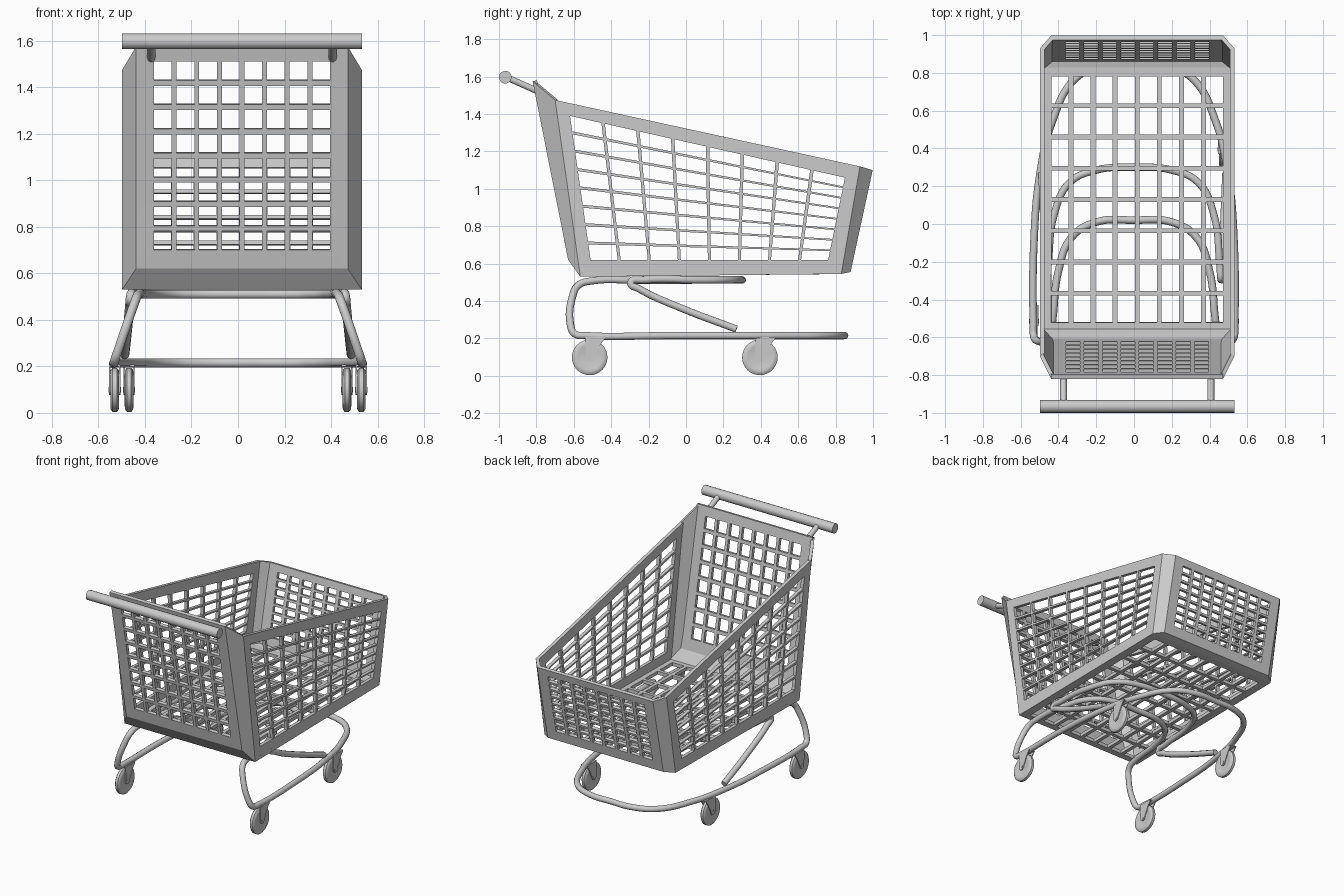
import bpy, bmesh, math
from mathutils import Vector

if "Cube" in bpy.data.objects:
    bpy.data.objects.remove(bpy.data.objects["Cube"])

CX = 0.017                      # basket centre line
CENTRE = Vector((CX, 0.1, 0.95))


def mesh_object(name, bm, smooth=False):
    me = bpy.data.meshes.new(name)
    bm.to_mesh(me)
    bm.free()
    ob = bpy.data.objects.new(name, me)
    bpy.context.collection.objects.link(ob)
    if smooth:
        bpy.ops.object.select_all(action='DESELECT')
        ob.select_set(True)
        bpy.context.view_layer.objects.active = ob
        bpy.ops.object.shade_smooth_by_angle(angle=math.radians(35))
    return ob


def bilinear(q, u, v):
    return q[0].lerp(q[1], u).lerp(q[3].lerp(q[2], u), v)


def thick_panel(name, bm, thickness):
    # outer face stays put, thickness grows toward the inside
    bmesh.ops.remove_doubles(bm, verts=bm.verts, dist=1e-5)
    bmesh.ops.recalc_face_normals(bm, faces=bm.faces)
    bm.normal_update()
    side = sum((f.normal.dot(f.calc_center_median() - CENTRE) * f.calc_area() for f in bm.faces))
    if side < 0:
        bmesh.ops.reverse_faces(bm, faces=bm.faces)
    ob = mesh_object(name, bm)
    mod = ob.modifiers.new("thickness", 'SOLIDIFY')
    mod.thickness = thickness
    mod.offset = -1
    return ob


def plain_panel(name, corners, thickness=0.022):
    bm = bmesh.new()
    bm.faces.new([bm.verts.new(Vector(c) + Vector((CX, 0, 0))) for c in corners])
    thick_panel(name, bm, thickness)


def grid_panel(name, outer, window, bar_u, bar_v, n=8, thickness=0.024):
    """Frame from outer quad to window quad, window filled with n x n holes."""
    outer, window = [[Vector(c) + Vector((CX, 0, 0)) for c in q] for q in (outer, window)]

    def steps(bar):
        pitch = 1 / (n - bar)          # hole + bar
        vals = [0.0]
        for k in range(n):
            vals += [k * pitch, k * pitch + pitch * (1 - bar)]
        return vals + [1.0]
    U, V = steps(bar_u), steps(bar_v)
    m = len(U) - 1
    bm = bmesh.new()
    P = [[bm.verts.new(bilinear(outer if i in (0, m) or j in (0, m) else window, U[i], V[j]))
          for j in range(m + 1)] for i in range(m + 1)]
    for i in range(m):
        for j in range(m):
            corner = i in (0, m - 1) and j in (0, m - 1)
            hole = i % 2 == 1 and j % 2 == 1
            if not corner and not hole:
                bm.faces.new((P[i][j], P[i + 1][j], P[i + 1][j + 1], P[i][j + 1]))
    thick_panel(name, bm, thickness)


# basket corners as (half width, y, z): A front, B side front, C side back, D back
A1, A0 = (0.455, -0.82, 1.575), (0.455, -0.63, 0.62)
B1, B0 = (0.515, -0.70, 1.475), (0.515, -0.565, 0.53)
C1, C0 = (0.515, 0.93, 1.12), (0.515, 0.83, 0.545)
D1, D0 = (0.455, 0.998, 1.10), (0.455, 0.88, 0.555)


def mir(p):
    return (-p[0], p[1], p[2])


def across(lo, hi):
    return [mir(lo), lo, hi, mir(hi)]


# grid walls and floor
grid_panel("basket_front_wall", across(A0, A1),
           across((0.378, -0.646, 0.70), (0.378, -0.806, 1.51)), 0.22, 0.22)
grid_panel("basket_back_wall", across(D0, D1),
           across((0.38, 0.895, 0.625), (0.38, 0.987, 1.05)), 0.24, 0.28)
grid_panel("basket_floor", across(B0, C0),
           across((0.455, -0.52, 0.531), (0.455, 0.78, 0.544)), 0.22, 0.15)
for s, label in ((1, "right"), (-1, "left")):
    f = (lambda p: p) if s > 0 else mir
    win = [(0.515, -0.51, 0.62), (0.515, 0.76, 0.62), (0.515, 0.85, 1.06), (0.515, -0.62, 1.39)]
    grid_panel(label + "_basket_wall", [f(p) for p in (B0, C0, C1, B1)],
               [f(p) for p in win], 0.10, 0.16)
    # chamfered corner strips
    plain_panel(label + "_front_corner", [f(p) for p in (A0, B0, B1, A1)])
    plain_panel(label + "_back_corner", [f(p) for p in (C0, D0, D1, C1)])
# sloped strips at both ends of the floor
plain_panel("front_floor_strip", across(B0, A0))
plain_panel("back_floor_strip", across(C0, D0))


def tube(name, pts, radius, cyclic=False):
    cu = bpy.data.curves.new(name, 'CURVE')
    cu.dimensions = '3D'
    cu.bevel_depth = radius
    cu.bevel_resolution = 3
    cu.resolution_u = 8
    cu.use_fill_caps = True
    sp = cu.splines.new('BEZIER')
    sp.bezier_points.add(len(pts) - 1)
    for bp, p in zip(sp.bezier_points, pts):
        bp.co = p
        bp.handle_left_type = bp.handle_right_type = 'AUTO'
    sp.use_cyclic_u = cyclic
    ob = bpy.data.objects.new(name, cu)
    bpy.context.collection.objects.link(ob)
    return ob


# main frame: upper loop, front legs and lower rail in one closed tube
half = [(0.20, 0.01, 0.51), (0.33, -0.07, 0.51), (0.40, -0.25, 0.51), (0.43, -0.50, 0.508),
        (0.44, -0.575, 0.485), (0.46, -0.605, 0.43), (0.515, -0.617, 0.27), (0.53, -0.595, 0.225),
        (0.533, -0.53, 0.215), (0.53, -0.1, 0.215), (0.50, 0.25, 0.215), (0.43, 0.55, 0.215),
        (0.31, 0.77, 0.215), (0.16, 0.84, 0.215)]
tube("main_frame", [(0, 0.02, 0.51)] + half + [(0, 0.845, 0.215)] +
     [mir(p) for p in reversed(half)], 0.02, True)

# brace: runs up from the lower rail, folds back and loops under the floor
half = [(0.20, 0.285, 0.513), (0.34, 0.22, 0.513), (0.42, 0.06, 0.513), (0.455, -0.22, 0.513),
        (0.462, -0.295, 0.497), (0.465, -0.25, 0.465), (0.475, -0.02, 0.36), (0.487, 0.27, 0.25)]
tube("brace_loop", [mir(p) for p in reversed(half)] + [(0, 0.30, 0.513)] + half, 0.02)

# push handle and its two brackets
tube("push_handle", [(CX - 0.515, -0.966, 1.597), (CX + 0.515, -0.966, 1.597)], 0.034).data.bevel_resolution = 5
for s in (1, -1):
    x = CX + s * 0.39
    tube("handle_bracket", [(x, -0.96, 1.597), (x, -0.80, 1.525)], 0.018)


def lathe_x(name, profile, centre, seg=32):
    # profile points are (x offset, radius)
    bm = bmesh.new()
    rings = []
    for dx, r in profile:
        rings.append([bm.verts.new((centre[0] + dx,
                                    centre[1] + r * math.cos(2 * math.pi * k / seg),
                                    centre[2] + r * math.sin(2 * math.pi * k / seg)))
                      for k in range(seg)])
    for a, b in zip(rings, rings[1:]):
        for k in range(seg):
            bm.faces.new((a[k], a[(k + 1) % seg], b[(k + 1) % seg], b[k]))
    bm.faces.new(rings[0])
    bm.faces.new(rings[-1])
    bmesh.ops.recalc_face_normals(bm, faces=bm.faces)
    mesh_object(name, bm, True)


def fork_plate(name, x, y, z, t=0.006):
    # wide at the rail, rounded around the axle
    pts = [(0.085, 0.105), (-0.025, 0.105)]
    pts += [(0.022 * math.cos(a), 0.022 * math.sin(a))
            for a in [math.pi + k * math.pi / 8 for k in range(9)]]
    pts.append((0.055, 0.065))
    bm = bmesh.new()
    face = bm.faces.new([bm.verts.new((x - t / 2, y + a, z + b)) for a, b in pts])
    ext = bmesh.ops.extrude_face_region(bm, geom=[face])
    bmesh.ops.translate(bm, vec=(t, 0, 0), verts=[v for v in ext['geom'] if isinstance(v, bmesh.types.BMVert)])
    bmesh.ops.recalc_face_normals(bm, faces=bm.faces)
    mesh_object(name, bm)


# caster wheels with forks
TIRE = [(-0.016, 0.06), (-0.019, 0.07), (-0.017, 0.085), (-0.009, 0.095),
        (0.009, 0.095), (0.017, 0.085), (0.019, 0.07), (0.016, 0.06)]
for label, wx, wy in (("front", 0.53, -0.515), ("back", 0.468, 0.395)):
    for s in (1, -1):
        c = (s * wx, wy, 0.099)
        lathe_x(label + "_wheel", TIRE, c)
        lathe_x(label + "_axle", [(-0.026, 0.012), (0.026, 0.012)], c, 12)
        for k in (1, -1):
            fork_plate(label + "_fork", c[0] + k * 0.021, wy, c[2])
        # fork crown joining both plates to the rail
        bm = bmesh.new()
        bmesh.ops.create_cube(bm, size=1)
        bmesh.ops.scale(bm, vec=(0.046, 0.108, 0.008), verts=bm.verts)
        bmesh.ops.translate(bm, vec=(c[0], wy + 0.03, 0.203), verts=bm.verts)
        mesh_object(label + "_fork_crown", bm)
